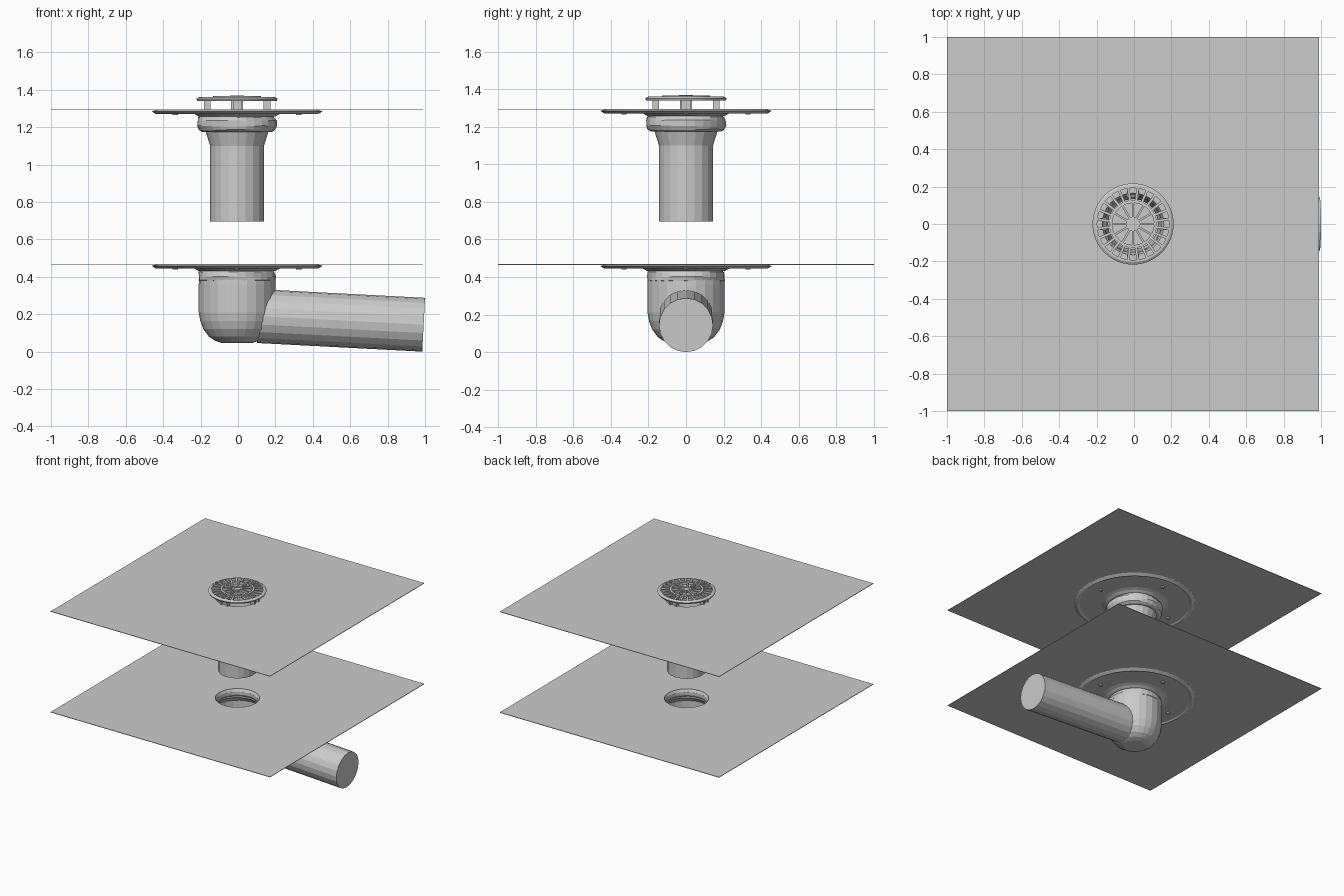
import bpy, bmesh, math
from mathutils import Matrix, Vector

if "Cube" in bpy.data.objects:
    bpy.data.objects.remove(bpy.data.objects["Cube"])

CX = -0.005            # drain axis
TAU = 2 * math.pi


def finish(name, bm):
    bmesh.ops.remove_doubles(bm, verts=bm.verts, dist=1e-5)
    bmesh.ops.recalc_face_normals(bm, faces=bm.faces)
    me = bpy.data.meshes.new(name)
    bm.to_mesh(me)
    bm.free()
    ob = bpy.data.objects.new(name, me)
    bpy.context.collection.objects.link(ob)
    return ob


def revolve(bm, profile, seg=24, closed=True, z0=0.0, place=None):
    """Sweep (radius, z[, ripple]) points round the drain axis; place can move a point."""
    rings = []
    for j, (r, z, *rip) in enumerate(profile):
        ring = []
        for i in range(seg):
            a = TAU * i / seg
            k = rip[0] * math.sin(7 * i + 2.3 * j) if rip else 0
            p = Vector(((r + k) * math.cos(a), (r + k) * math.sin(a), z + z0 + k))
            if place:
                p = place(p, j, a)
            ring.append(bm.verts.new((p.x + CX, p.y, p.z)))
        rings.append(ring)
    for j in range(len(rings) - (0 if closed else 1)):
        a, b = rings[j], rings[(j + 1) % len(rings)]
        for i in range(seg):
            n = (i + 1) % seg
            bm.faces.new((a[i], a[n], b[n], b[i]))


def lathe(name, profile, **kw):
    bm = bmesh.new()
    revolve(bm, profile, **kw)
    return finish(name, bm)


def box(bm, size, loc, angle):
    m = (Matrix.Translation((CX, 0, 0)) @ Matrix.Rotation(angle, 4, 'Z')
         @ Matrix.Translation(loc) @ Matrix.Diagonal((*size, 1)))
    bmesh.ops.create_cube(bm, size=1, matrix=m)


def bolts(name, z):
    # four small screws under the clamping flange
    bm = bmesh.new()
    for k in range(4):
        a = TAU * k / 4
        bmesh.ops.create_cone(bm, cap_ends=True, segments=8, radius1=0.014, radius2=0.014,
                              depth=0.014, matrix=Matrix.Translation(
                                  (CX + 0.33 * math.cos(a), 0.33 * math.sin(a), z)))
    return finish(name, bm)


# square membrane sheets with a round hole
def to_square(p, j, a):
    if j in (1, 2):
        s = 1 / max(abs(math.cos(a)), abs(math.sin(a)))
        return Vector((0.995 * s * math.cos(a), s * math.sin(a), p.z))
    return p


for name, z in (("upper_sheet", 1.295), ("lower_sheet", 0.469)):
    lathe(name, [(0.165, 0), (1, 0), (1, -0.004), (0.165, -0.004)],
          seg=32, z0=z, place=to_square)

# thin clamping flanges, with the neck flowing into the collar
flange = [(0.165, 0), (0.435, 0), (0.457, -0.006), (0.435, -0.02), (0.425, -0.02),
          (0.415, -0.014), (0.25, -0.014), (0.225, -0.022), (0.205, -0.034),
          (0.19, -0.034), (0.155, -0.02)]
for name, z in (("upper", 1.291), ("lower", 0.465)):
    lathe(name + "_flange", flange, seg=48, z0=z)
    bolts(name + "_bolts", z - 0.018)

# upper body: bulging collar, cone and straight spigot, hollow
lathe("upper_collar", [(0.155, 1.272), (0.19, 1.265), (0.205, 1.25, 0.004), (0.212, 1.235, 0.002),
                       (0.212, 1.205, 0.003), (0.203, 1.185, 0.003), (0.185, 1.174),
                       (0.15, 1.174), (0.15, 1.255)], seg=28)
lathe("spigot_pipe", [(0.15, 1.18), (0.167, 1.174), (0.144, 1.10), (0.144, 0.695),
                      (0, 0.695), (0, 0.70), (0.134, 0.70), (0.134, 1.10)], seg=20)

# lower body: rippled collar over a rounded bowl
lathe("lower_collar", [(0.155, 0.446), (0.19, 0.44), (0.203, 0.425, 0.003), (0.207, 0.40, 0.003),
                       (0.204, 0.38, 0.003), (0.19, 0.37), (0.155, 0.40)], seg=28)
lathe("elbow_bowl", [(0.15, 0.42), (0.203, 0.41), (0.205, 0.36), (0.205, 0.21), (0.197, 0.165),
                     (0.18, 0.12), (0.15, 0.08), (0.115, 0.057), (0.08, 0.046), (0, 0.046),
                     (0, 0.058), (0.08, 0.058), (0.14, 0.09), (0.185, 0.17), (0.193, 0.21),
                     (0.193, 0.36)], seg=24)

# sloping outlet pipe
start, end = Vector((0.11, 0, 0.190)), Vector((0.9925, 0, 0.144))
axis = end - start
bm = bmesh.new()
bmesh.ops.create_cone(bm, cap_ends=True, segments=20, radius1=0.144, radius2=0.144,
                      depth=axis.length,
                      matrix=Matrix.Translation((start + end) / 2)
                      @ axis.to_track_quat('Z', 'Y').to_matrix().to_4x4())
finish("outlet_pipe", bm)

# grate: three rings, hub, two sets of spokes
bm = bmesh.new()
revolve(bm, [(0.192, 1.361), (0.205, 1.360), (0.217, 1.352), (0.212, 1.340), (0.192, 1.342)], seg=48)
revolve(bm, [(0.112, 1.368), (0.128, 1.367), (0.128, 1.346), (0.112, 1.346)], seg=36)
revolve(bm, [(0.026, 1.369), (0.038, 1.369), (0.038, 1.350), (0.026, 1.350)], seg=12)
revolve(bm, [(0, 1.364), (0.027, 1.364), (0.027, 1.354), (0, 1.354)], seg=12)
for k in range(12):
    box(bm, (0.08, 0.011, 0.018), (0.075, 0, 1.358), TAU * k / 12)
for k in range(24):
    box(bm, (0.072, 0.014, 0.017), (0.160, 0, 1.3535), TAU * (k + 0.5) / 24)
finish("grate", bm)

# grate feet
bm = bmesh.new()
for k in range(4):
    box(bm, (0.035, 0.012, 0.065), (0.16, -0.026, 1.317), TAU * k / 4)
    box(bm, (0.035, 0.012, 0.065), (0.16, 0.026, 1.317), TAU * k / 4)
    box(bm, (0.012, 0.052, 0.065), (0.15, 0, 1.317), TAU * k / 4)
finish("grate_feet", bm)
